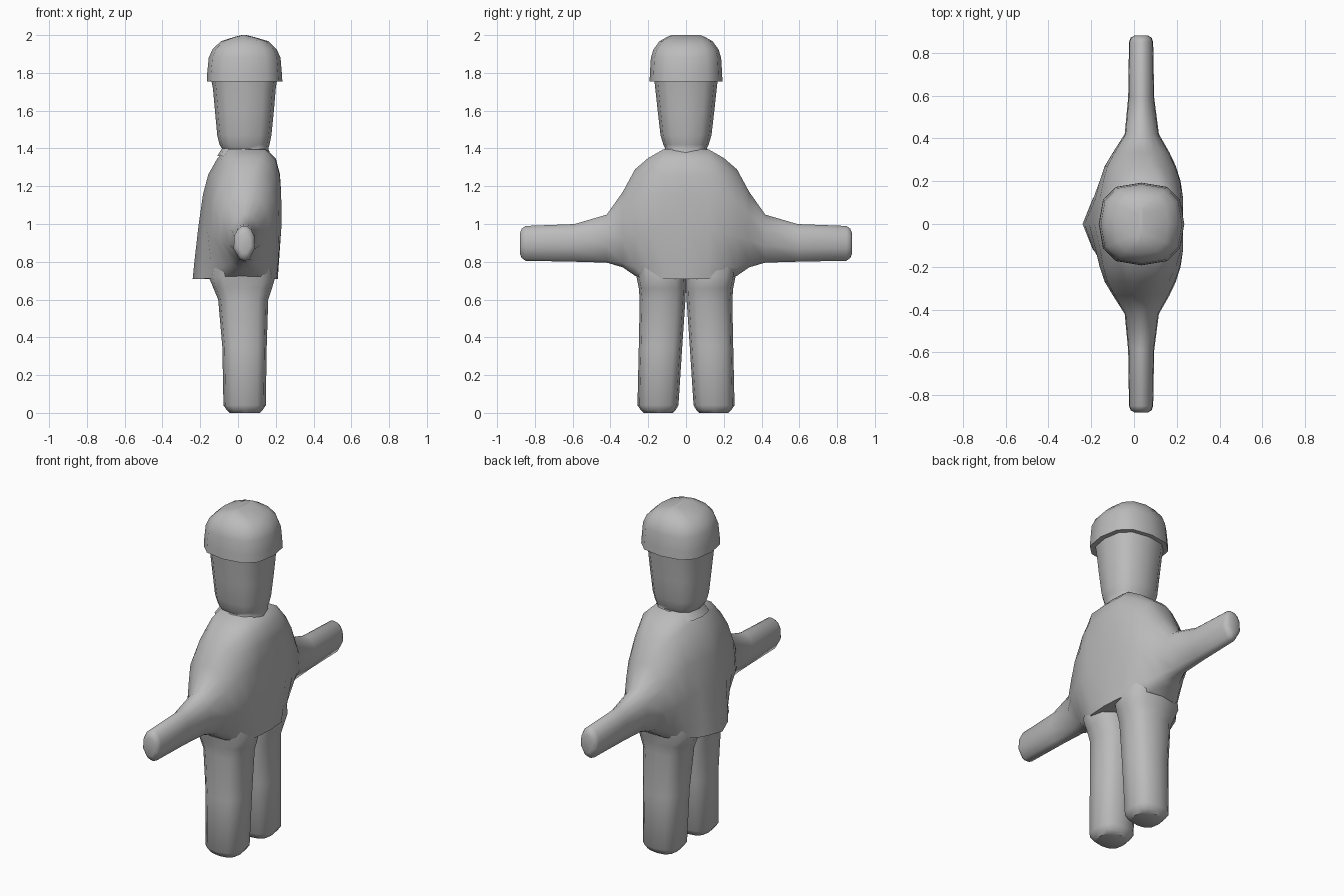
import bpy, bmesh, math

if "Cube" in bpy.data.objects:
    bpy.data.objects.remove(bpy.data.objects["Cube"])

grey = bpy.data.materials.new("plain grey")
grey.diffuse_color = (0.5, 0.5, 0.5, 1)
grey.use_nodes = True
grey.node_tree.nodes["Principled BSDF"].inputs["Base Color"].default_value = grey.diffuse_color


def loft(name, rings, angle=45):
    """Skin a list of closed rings, cap both ends and shade smooth."""
    bm = bmesh.new()
    loops = [[bm.verts.new(p) for p in ring] for ring in rings]
    n = len(loops[0])
    for a, b in zip(loops, loops[1:]):
        for i in range(n):
            j = (i + 1) % n
            bm.faces.new((a[i], a[j], b[j], b[i]))
    bm.faces.new(loops[0][::-1])
    bm.faces.new(loops[-1])
    bmesh.ops.recalc_face_normals(bm, faces=bm.faces)
    mesh = bpy.data.meshes.new(name)
    bm.to_mesh(mesh)
    bm.free()
    mesh.materials.append(grey)
    ob = bpy.data.objects.new(name, mesh)
    bpy.context.collection.objects.link(ob)
    bpy.ops.object.select_all(action='DESELECT')
    ob.select_set(True)
    bpy.context.view_layer.objects.active = ob
    bpy.ops.object.shade_smooth_by_angle(angle=math.radians(angle))
    return ob


def ring(z, x0, x1, y0, y1, n=12, power=0.75):
    """Horizontal rounded-square ring filling the given bounds."""
    pts = []
    for i in range(n):
        a = 2 * math.pi * i / n
        c, s = math.cos(a), math.sin(a)
        u = math.copysign(abs(c) ** power, c)
        v = math.copysign(abs(s) ** power, s)
        pts.append(((x0 + x1) / 2 + u * (x1 - x0) / 2,
                    (y0 + y1) / 2 + v * (y1 - y0) / 2, z))
    return pts


# Torso and arms: one skin running from hand to hand
STEPS = (0, 0.12, 0.4, 0.65, 0.8, 0.92, 1)
BACK = (1, 0.97, 0.89, 0.8, 0.7, 0.53, 0.36)
FRONT = (0.91, 0.94, 1, 1, 0.97, 0.86, 0.58)


def slice_at(y, z0, z1, x0, x1, roundness):
    """Upright slice: robe-shaped at roundness 0, oval at roundness 1."""
    mid = 0.035
    left, right = [], []
    for t, b, f in zip(STEPS, BACK, FRONT):
        e = 0.5 - 0.5 * math.cos(math.pi * (t * 0.94 + 0.03))
        oval = math.sqrt(max(0, 1 - (2 * e - 1) ** 2))
        z = z0 + (z1 - z0) * (t + (e - t) * roundness)
        lw = b + (oval - b) * roundness
        rw = f + (oval - f) * roundness
        left.append((mid + (x0 - mid) * lw, y, z))
        right.append((mid + (x1 - mid) * rw, y, z))
    return left + right[::-1]


# y, bottom, top, back x, front x, roundness
half = [
    (0.12, 0.71, 1.395, -0.205, 0.23, 0.06),
    (0.20, 0.71, 1.35, -0.18, 0.22, 0.3),
    (0.27, 0.725, 1.29, -0.15, 0.20, 0.6),
    (0.335, 0.77, 1.17, -0.105, 0.17, 0.85),
    (0.42, 0.795, 1.05, -0.047, 0.12, 1),
    (0.59, 0.80, 1.00, -0.03, 0.097, 1),
    (0.85, 0.805, 0.99, -0.026, 0.092, 1),
    (0.87, 0.82, 0.975, -0.018, 0.085, 1),
    (0.88, 0.845, 0.95, 0.0, 0.068, 1),
]
stations = [(-h[0],) + h[1:] for h in half[::-1]]
stations += [(0, 0.71, 1.40, -0.24, 0.228, 0)] + half
loft("torso_and_arms", [slice_at(*s) for s in stations])

# Legs, flaring into the robe at the hip: z, x range, y range
leg = [
    (0.01, -0.045, 0.115, 0.07, 0.225),
    (0.015, -0.06, 0.13, 0.055, 0.24),
    (0.04, -0.077, 0.147, 0.04, 0.257),
    (0.35, -0.083, 0.152, 0.02, 0.25),
    (0.60, -0.105, 0.16, 0.003, 0.245),
    (0.66, -0.13, 0.18, 0.0, 0.25),
    (0.72, -0.155, 0.198, 0.0, 0.262),
    (0.80, -0.13, 0.18, 0.0, 0.28),
]
leg[0] = (0.0,) + leg[0][1:]
for side, name in ((-1, "leg_right"), (1, "leg_left")):
    loft(name, [ring(z, x0, x1, *sorted((side * y0, side * y1)))
                for z, x0, x1, y0, y1 in leg])

# Head, tapering down to the neck
head = [
    (1.36, -0.11, 0.175, 0.14),
    (1.40, -0.085, 0.16, 0.11),
    (1.42, -0.098, 0.167, 0.12),
    (1.47, -0.11, 0.177, 0.135),
    (1.60, -0.122, 0.19, 0.15),
    (1.72, -0.133, 0.2, 0.163),
    (1.78, -0.145, 0.21, 0.17),
]
loft("head", [ring(z, x0, x1, -y, y) for z, x0, x1, y in head], 60)

# Cap with an overhanging rim and a low crown
cap = [
    (1.755, -0.165, 0.235, 0.193),
    (1.80, -0.163, 0.232, 0.191),
    (1.88, -0.155, 0.225, 0.186),
    (1.925, -0.135, 0.205, 0.172),
    (1.968, -0.09, 0.16, 0.14),
    (1.99, -0.02, 0.085, 0.10),
    (2.0, 0.02, 0.045, 0.075),
]
loft("cap", [ring(z, x0, x1, -y, y) for z, x0, x1, y in cap], 60)
